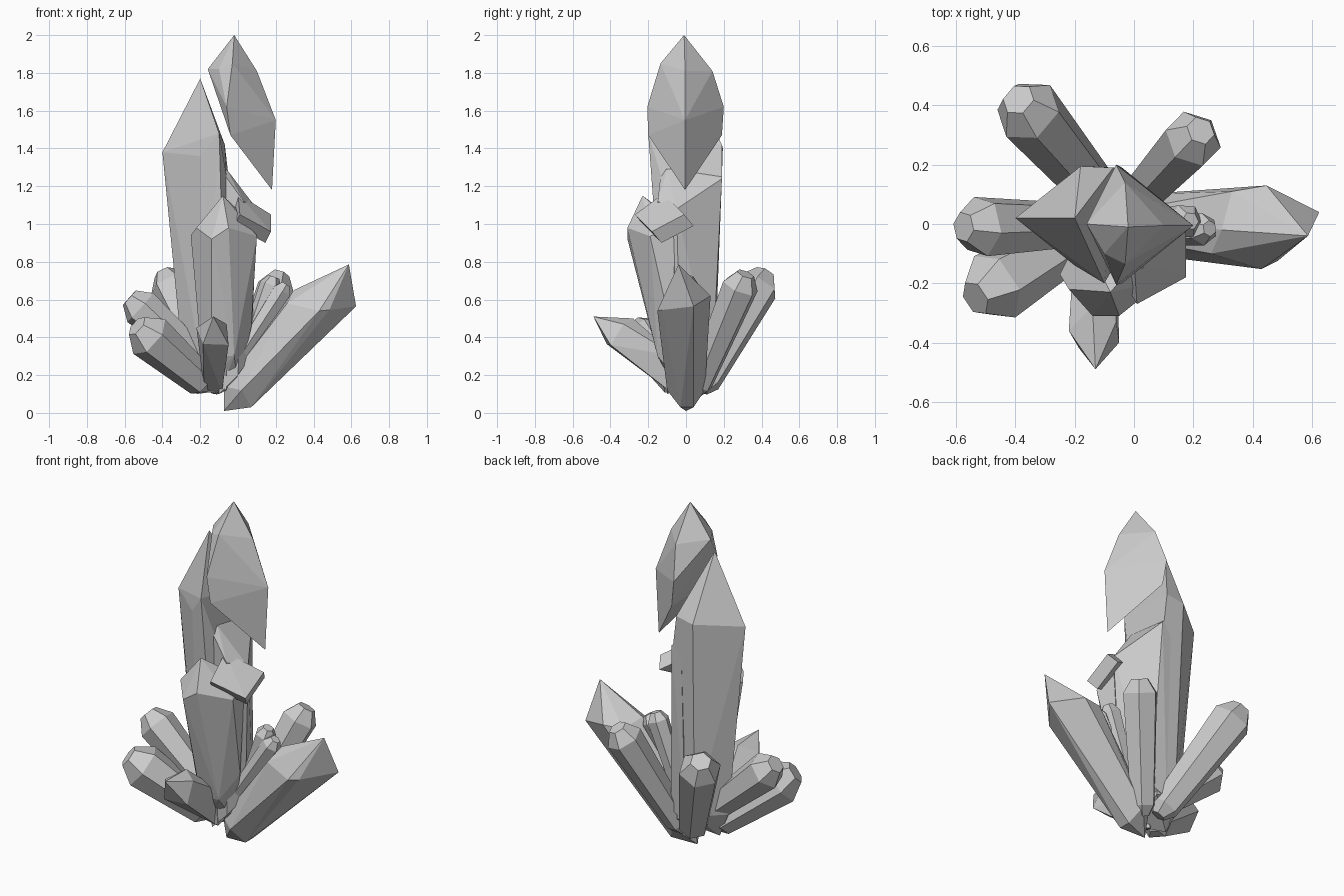
import bpy, bmesh
from math import cos, sin, tau, radians
from mathutils import Vector


def hull(name, points):
    """Flat-faceted convex stone through the given corner points."""
    bm = bmesh.new()
    for p in points:
        bm.verts.new(p)
    res = bmesh.ops.convex_hull(bm, input=bm.verts[:])
    junk = {g for g in res["geom_interior"] + res["geom_unused"]
            if isinstance(g, bmesh.types.BMVert)}
    bmesh.ops.delete(bm, geom=list(junk), context='VERTS')
    bmesh.ops.dissolve_limit(bm, angle_limit=radians(4), verts=bm.verts[:], edges=bm.edges[:])
    bmesh.ops.recalc_face_normals(bm, faces=bm.faces[:])
    me = bpy.data.meshes.new(name)
    bm.to_mesh(me)
    bm.free()
    ob = bpy.data.objects.new(name, me)
    bpy.context.collection.objects.link(ob)
    return ob


def shard(name, base, tip, r, sides=6, turn=0.0, base_r=0.7):
    """Prism along base->tip with a pointed root and a blunt, bevelled end."""
    base, tip = Vector(base), Vector(tip)
    axis = tip - base
    n = axis.normalized()
    u = n.cross(Vector((0, 0, 1))).normalized()
    v = n.cross(u)
    length = axis.length
    rings = [(0, base_r * 0.5), (0.08, base_r),
             (1 - 0.75 * r / length, 1.0), (1.0, 0.5)]
    pts = []
    for t, k in rings:
        for i in range(sides):
            a = tau * i / sides + turn
            pts.append(base + axis * t + (u * cos(a) + v * sin(a)) * r * k)
    return hull(name, pts)


# Tall broken crystal: standing left part
hull("tall_crystal", [
    (-.2, .02, 1.77), (-.4, .02, 1.38), (-.2, -.14, 1.36), (-.1, -.2, 1.48),
    (-.18, .195, 1.4), (-.07, .19, 1.42), (-.06, -.13, 1.25), (-.05, .19, 1.25),
    (-.29, .02, .25), (-.22, .0, .1), (-.18, -.1, .2), (-.06, -.1, .12),
    (-.16, .15, .25), (-.04, .14, .2)])

# Remaining stump under the sloped break
hull("tall_crystal_stump", [
    (-.1, -.13, 1.3), (-.06, -.1, 1.29), (-.1, .19, 1.3), (-.04, .19, 1.24),
    (.1, -.05, 1.08), (.03, -.15, 1.12), (-.1, -.1, .1), (-.1, .15, .2),
    (.0, .14, .25), (.07, -.03, .3), (.0, -.1, .2)])

# Broken-off top floating beside it
hull("floating_top", [
    (-.02, -.01, 2.0), (-.16, .0, 1.82), (-.1, -.1, 1.82), (-.03, -.135, 1.85),
    (-.03, .14, 1.81), (.1, -.005, 1.81), (.2, -.005, 1.55), (.18, -.005, 1.18),
    (-.06, -.205, 1.62), (-.04, -.2, 1.47), (-.06, .2, 1.62), (-.04, .19, 1.47)])

# Small floating slab chip
corners = [(0, -.12, 1.16), (.175, -.01, 1.05), (.175, -.18, .96), (.01, -.27, 1.05)]
off = Vector((-.03, .05, -.06))
hull("floating_chip", corners + [Vector(c) + off for c in corners])

# Medium crystal at the front
hull("front_crystal", [
    (-.08, -.23, 1.15), (-.25, -.17, .94), (-.22, -.22, .98), (-.14, -.31, .92),
    (-.05, -.31, .98), (.1, -.19, .935), (.08, -.05, 1.0), (-.18, -.03, 1.0),
    (-.18, -.07, .15), (-.14, -.15, .3), (-.02, -.15, .3), (.07, -.08, .45),
    (.0, -.03, .15), (-.1, -.03, .1)])

# Large leaning crystal on the right
big = hull("leaning_crystal", [
    (.587, -.04, .786), (.625, .04, .564), (.447, .13, .62), (.43, -.152, .54),
    (.484, -.125, .545), (.296, -.02, .65), (.33, .11, .62), (.26, -.1, .58),
    (-.075, .0, .01), (-.075, -.03, .14), (-.075, .03, .14),
    (.07, -.03, .03), (.07, .04, .03), (.02, -.1, .12), (.02, .1, .12),
    (.0, -.05, .24), (.0, .05, .24)])

# Small pointed crystal at the front
hull("front_point", [
    (-.13, -.49, .51), (-.22, -.36, .45), (-.185, -.42, .365), (-.05, -.4, .36),
    (-.06, -.33, .47), (-.14, -.28, .5), (-.18, -.08, .13), (-.085, -.08, .11),
    (-.2, -.05, .3), (-.06, -.05, .3), (-.13, -.02, .1)])

# Ring of blunt shards
for name, base, tip, r, turn in [
        ("back_left_shard", (-.1, .08, .12), (-.39, .42, .74), .115, .2),
        ("back_right_shard", (-.02, .05, .1), (.225, .315, .735), .1, .5),
        ("left_shard", (-.12, .0, .2), (-.575, -.01, .61), .105, .3),
        ("front_left_shard", (-.16, -.03, .14), (-.535, -.25, .46), .125, .1),
        ("thin_right_shard", (-.03, -.04, .24), (.255, -.015, .68), .055, .0),
        ("short_right_shard", (.0, .0, .2), (.19, .01, .72), .06, .4)]:
    shard(name, base, tip, r, turn=turn)
